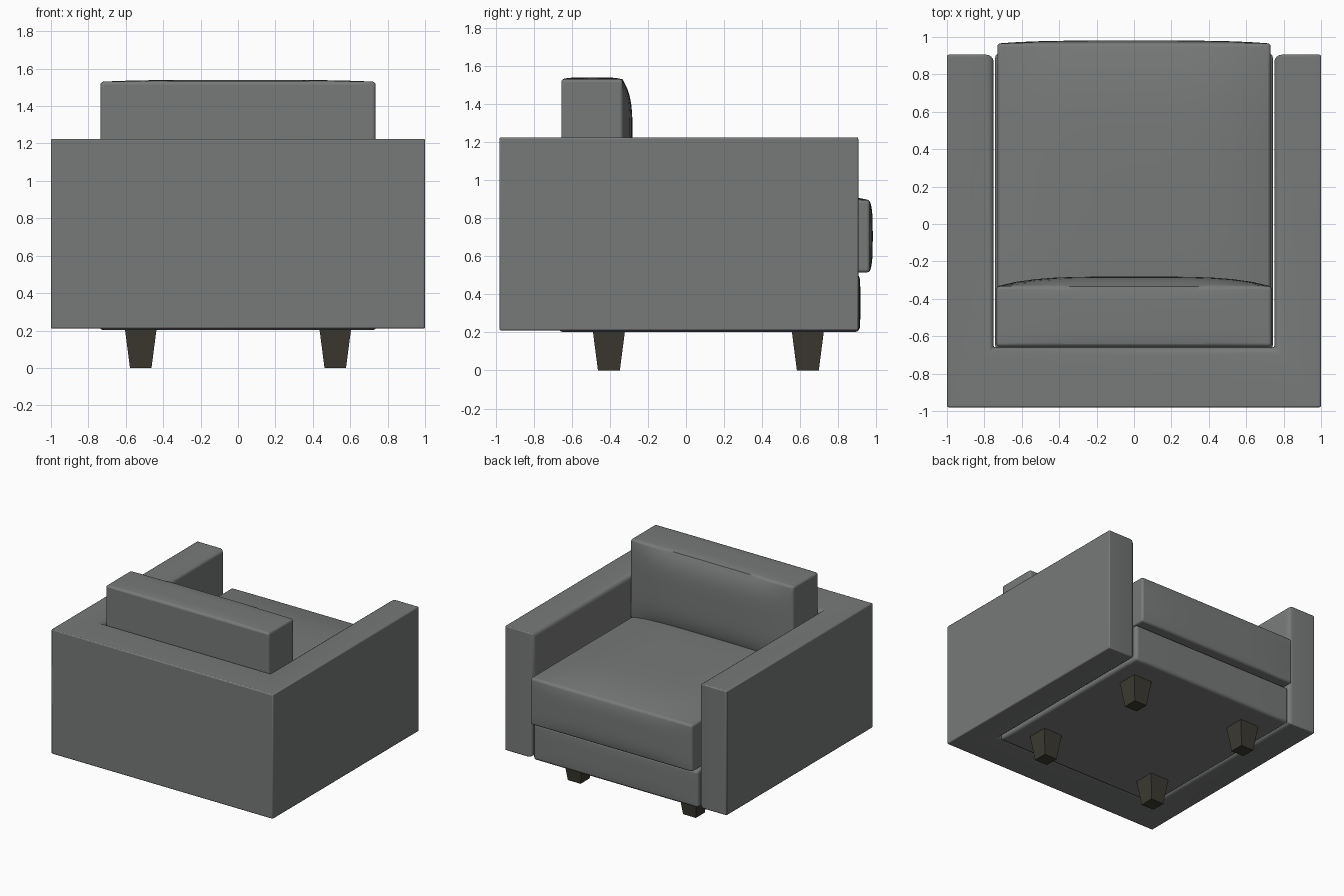
import bpy, bmesh, math
from mathutils import Vector

if "Cube" in bpy.data.objects:
    bpy.data.objects.remove(bpy.data.objects["Cube"])


def material(name, rgb):
    m = bpy.data.materials.new(name)
    m.diffuse_color = (*rgb, 1)
    m.use_nodes = True
    m.node_tree.nodes["Principled BSDF"].inputs["Base Color"].default_value = m.diffuse_color
    return m


FABRIC = material("grey fabric", (0.185, 0.195, 0.19))
WOOD = material("dark wood", (0.045, 0.042, 0.031))


def finish(name, bm, mat, bevel=0.0, segments=3):
    bmesh.ops.recalc_face_normals(bm, faces=bm.faces[:])
    me = bpy.data.meshes.new(name)
    bm.to_mesh(me)
    bm.free()
    me.materials.append(mat)
    ob = bpy.data.objects.new(name, me)
    bpy.context.collection.objects.link(ob)
    bpy.context.view_layer.objects.active = ob
    ob.select_set(True)
    if bevel:
        mod = ob.modifiers.new("soft edges", 'BEVEL')
        mod.width = bevel
        mod.segments = segments
        mod.limit_method = 'ANGLE'
        mod.angle_limit = math.radians(55)
        bpy.ops.object.shade_smooth_by_angle(angle=math.radians(40))
    ob.select_set(False)
    return ob


def cushion(name, lo, hi, puff, bevel):
    """Box from lo to hi; puff maps (axis, sign) to how far that side bulges."""
    bm = bmesh.new()
    bmesh.ops.create_cube(bm, size=2)
    bmesh.ops.subdivide_edges(bm, edges=bm.edges[:], cuts=13, use_grid_fill=True)
    lo, hi = Vector(lo), Vector(hi)
    for v in bm.verts:
        u = v.co.copy()
        p = Vector([(lo[i] + hi[i]) / 2 + u[i] * (hi[i] - lo[i]) / 2 for i in range(3)])
        for (axis, sign), amount in puff.items():
            if u[axis] * sign > 0.999:
                a, b = [u[i] for i in range(3) if i != axis]
                p[axis] += sign * amount * (1 - a ** 4) * (1 - b ** 4)
        v.co = p
    return finish(name, bm, FABRIC, bevel)


# U-shaped frame: both arms and the back
bm = bmesh.new()
outline = [(-1, -0.98), (1, -0.98), (1, 0.905), (0.75, 0.905),
           (0.75, -0.66), (-0.75, -0.66), (-0.75, 0.905), (-1, 0.905)]
face = bm.faces.new([bm.verts.new((x, y, 0.21)) for x, y in outline])
top = bmesh.ops.extrude_face_region(bm, geom=[face])
for v in top["geom"]:
    if isinstance(v, bmesh.types.BMVert):
        v.co.z = 1.225


def inner(v):
    return abs(v.co.x) < 0.8 and v.co.y > -0.7


# rounder edges on the inside of the U
soft = [e for e in bm.edges if all(inner(v) for v in e.verts)
        and not all(v.co.y < -0.6 and e.verts[0].co.z != e.verts[1].co.z for v in e.verts)]
bmesh.ops.bevel(bm, geom=soft, offset=0.04, segments=4, profile=0.5,
                affect='EDGES', clamp_overlap=True)
finish("arms_and_back", bm, FABRIC, 0.008, 2)

# base under the seat
cushion("seat_base", (-0.742, -0.67, 0.203), (0.742, 0.91, 0.505), {(1, 1): 0.006}, 0.02)

# loose cushions
cushion("seat_cushion", (-0.73, -0.655, 0.515), (0.73, 0.965, 0.895),
        {(2, 1): 0.05, (1, 1): 0.016}, 0.015)
cushion("back_cushion", (-0.735, -0.655, 0.88), (0.735, -0.333, 1.53),
        {(1, 1): 0.052, (2, 1): 0.01}, 0.015)

# four tapered legs
for side, x in (("left", -0.52), ("right", 0.52)):
    for end, y in (("front", -0.405), ("back", 0.64)):
        bm = bmesh.new()
        bmesh.ops.create_cube(bm, size=1)
        for v in bm.verts:
            w = 0.17 if v.co.z > 0 else 0.115
            v.co = (x + v.co.x * w, y + v.co.y * w, 0.212 if v.co.z > 0 else 0)
        finish(f"{end}_{side}_leg", bm, WOOD)
